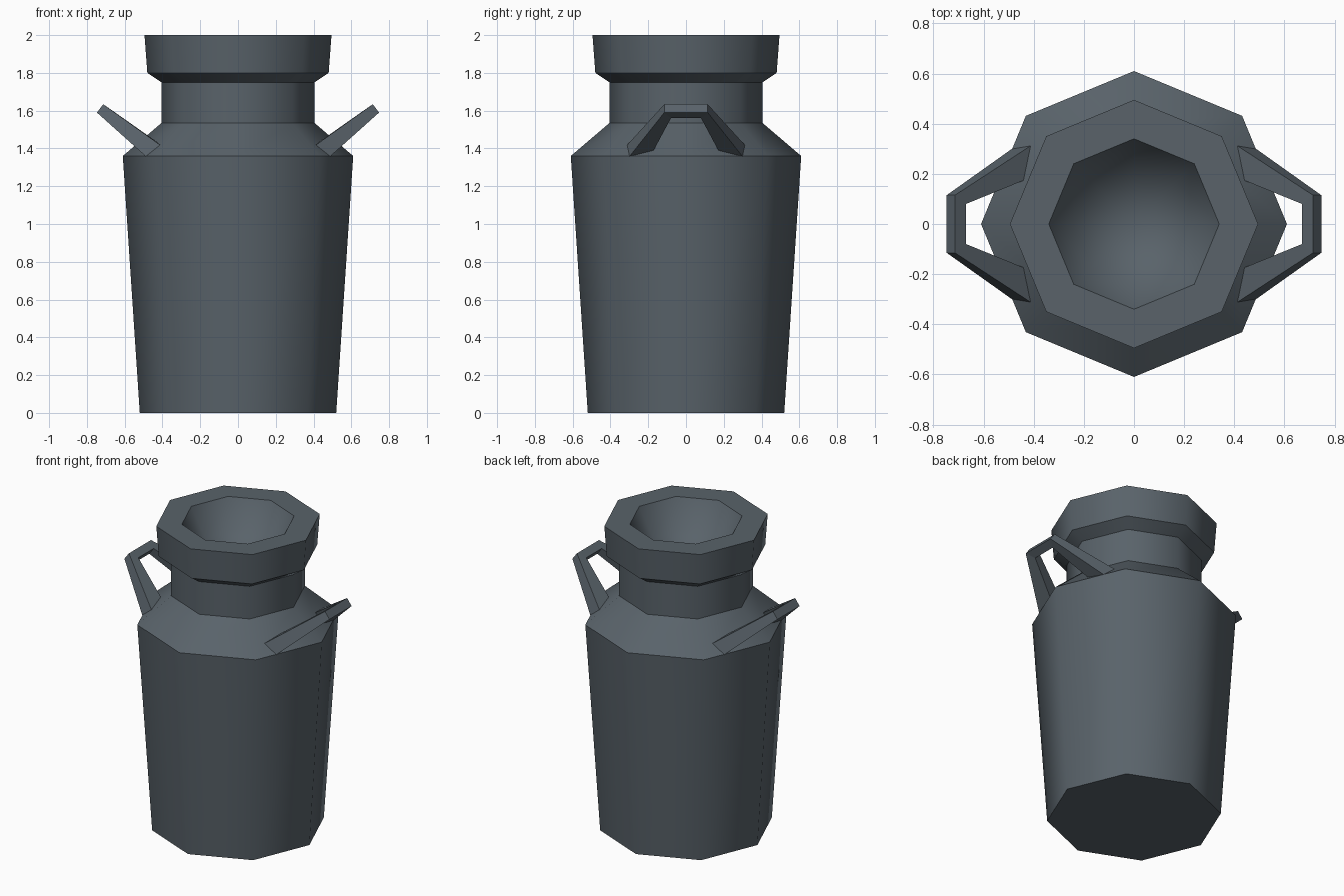
import bpy, bmesh, math
from mathutils import Vector

if "Cube" in bpy.data.objects:
    bpy.data.objects.remove(bpy.data.objects["Cube"], do_unlink=True)

SIDES = 8

steel = bpy.data.materials.new("dark_steel")
steel.use_nodes = True
colour = (0.10, 0.124, 0.144, 1)
steel.diffuse_color = colour
steel.node_tree.nodes["Principled BSDF"].inputs["Base Color"].default_value = colour


def finish(bm, name):
    bmesh.ops.recalc_face_normals(bm, faces=bm.faces)
    mesh = bpy.data.meshes.new(name)
    bm.to_mesh(mesh)
    bm.free()
    mesh.materials.append(steel)
    obj = bpy.data.objects.new(name, mesh)
    bpy.context.collection.objects.link(obj)
    return obj


def bridge(bm, a, b):
    n = len(a)
    return [bm.faces.new((a[i], a[(i + 1) % n], b[(i + 1) % n], b[i])) for i in range(n)]


# Churn: eight-sided turned profile (radius, height, crisp ring)
profile = [
    (0.52, 0, True), (0.61, 1.36, True), (0.405, 1.535, True),
    (0.405, 1.75, True), (0.48, 1.80, True), (0.495, 2.0, True),
    (0.34, 2.0, True), (0.24, 1.82, False),
]
bm = bmesh.new()
rings = []
for radius, height, crisp in profile:
    ring = []
    for i in range(SIDES):
        a = math.tau * i / SIDES
        ring.append(bm.verts.new((radius * math.cos(a), radius * math.sin(a), height)))
    rings.append(ring)
bm.faces.new(rings[0])
for low, high in zip(rings, rings[1:]):
    bridge(bm, low, high)

# Dished centre of the mouth
centre = bm.verts.new((0, 0, 1.72))
for i in range(SIDES):
    bm.faces.new((rings[-1][i], rings[-1][(i + 1) % SIDES], centre))

# Smooth round the axis, crisp at each ring
for face in bm.faces:
    face.smooth = True
for (radius, height, crisp), ring in zip(profile, rings):
    for i in range(SIDES):
        bm.edges.get((ring[i], ring[(i + 1) % SIDES])).smooth = not crisp
finish(bm, "churn_body")

# Handles: a four-cornered bar swept from the shoulder, across and back
foot = [(0.412, 0.312, 1.418), (0.488, 0.299, 1.358), (0.495, 0.175, 1.383), (0.43, 0.178, 1.435)]
grip = [(0.714, 0.115, 1.634), (0.747, 0.115, 1.59), (0.702, 0.08, 1.56), (0.67, 0.08, 1.604)]


def handle(name, side):
    bm = bmesh.new()
    sections = []
    for shape, flip in ((foot, 1), (grip, 1), (grip, -1), (foot, -1)):
        sections.append([bm.verts.new(Vector((side * x, flip * y, z))) for x, y, z in shape])
    for a, b in zip(sections, sections[1:]):
        bridge(bm, a, b)
    bm.faces.new(sections[0])
    bm.faces.new(sections[-1])
    finish(bm, name)


handle("left_handle", 1)
handle("right_handle", -1)
